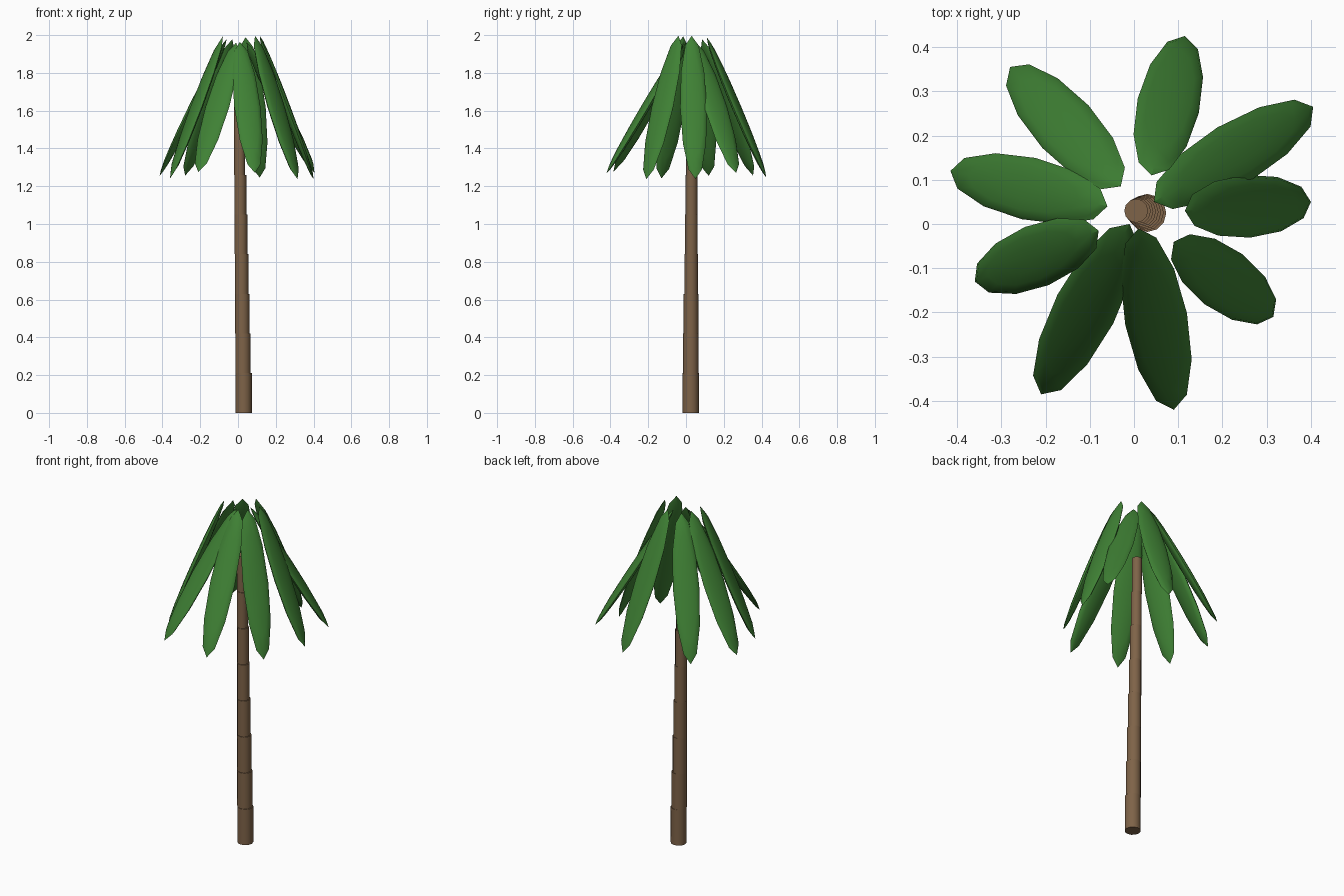
import bpy, math
from mathutils import Vector, Matrix

if "Cube" in bpy.data.objects:
    bpy.data.objects.remove(bpy.data.objects["Cube"])


def material(name, color):
    m = bpy.data.materials.new(name)
    m.diffuse_color = (*color, 1)
    m.use_nodes = True
    m.node_tree.nodes["Principled BSDF"].inputs["Base Color"].default_value = m.diffuse_color
    return m


bark = material("bark", (0.21, 0.125, 0.065))
green = material("leaf_green", (0.05, 0.22, 0.035))


def finish(ob, name, mat):
    ob.name = name
    ob.data.materials.append(mat)
    bpy.ops.object.shade_smooth_by_angle(angle=math.radians(40))


# Trunk: stacked, slightly shrinking and drifting segments
SEGMENTS, STEP = 8, 0.21
for i in range(SEGMENTS):
    t = i / (SEGMENTS - 1)
    bpy.ops.mesh.primitive_cylinder_add(
        vertices=12, radius=0.043 - 0.016 * t, depth=STEP,
        location=(0.03 - 0.025 * t, 0.025 + 0.005 * t, STEP * (i + 0.5)))
    finish(bpy.context.object, f"trunk_segment_{i + 1}", bark)

# Fronds: flattened ellipsoids drooping outward, given as inner and outer ends in plan
LENGTH, HALF_WIDTH, HALF_THICK, MID_Z = 0.81, 0.071, 0.02, 1.617
fronds = [
    ((0.04, 0.11), (0.115, 0.425)),
    ((0.045, 0.05), (0.405, 0.265)),
    ((0.115, 0.03), (0.40, 0.05)),
    ((0.09, -0.04), (0.315, -0.21)),
    ((0.01, -0.01), (0.09, -0.42)),
    ((-0.01, 0.0), (-0.21, -0.385)),
    ((-0.08, -0.015), (-0.36, -0.13)),
    ((-0.06, 0.04), (-0.415, 0.12)),
    ((-0.03, 0.085), (-0.28, 0.355)),
]
for i, (a, b) in enumerate(fronds):
    a, b = Vector(a), Vector(b)
    flat = b - a
    drop = math.sqrt(LENGTH ** 2 - flat.length_squared)
    along = Vector((flat.x, flat.y, -drop)).normalized()
    side = Vector((-flat.y, flat.x, 0)).normalized()
    normal = along.cross(side)
    mid = (a + b) / 2
    bpy.ops.mesh.primitive_uv_sphere_add(segments=12, ring_count=8, radius=1)
    ob = bpy.context.object
    rot = Matrix((along, side, normal)).transposed().to_4x4()
    ob.matrix_world = (Matrix.Translation((mid.x, mid.y, MID_Z)) @ rot
                       @ Matrix.Diagonal((LENGTH / 2, HALF_WIDTH, HALF_THICK, 1)))
    bpy.ops.object.transform_apply(location=False, rotation=True, scale=True)
    finish(ob, f"frond_{i + 1}", green)
